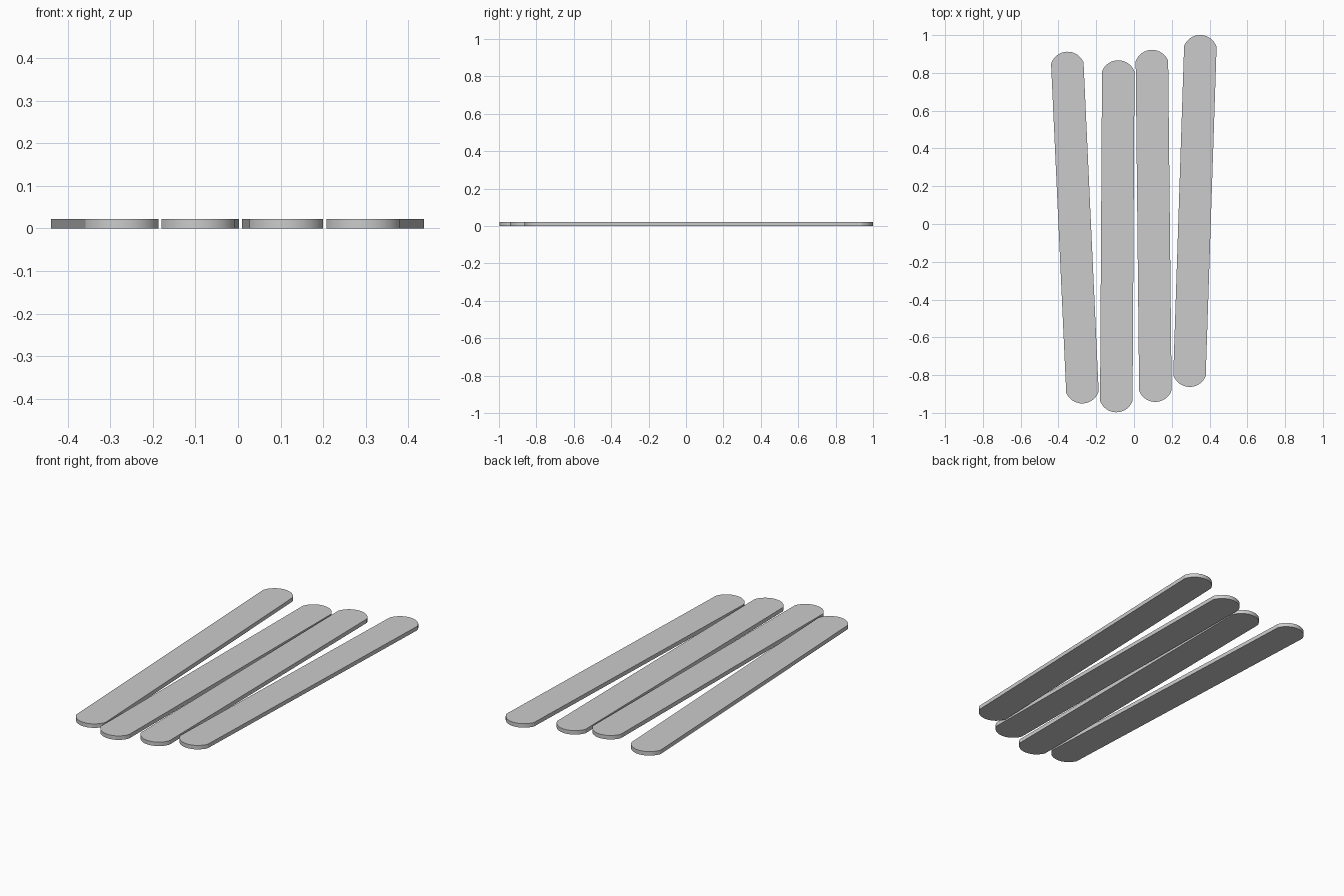
import bpy, bmesh, math

if "Cube" in bpy.data.objects:
    bpy.data.objects.remove(bpy.data.objects["Cube"])

LENGTH, WIDTH, THICK, CAP = 1.864, 0.172, 0.022, 0.06
SEGMENTS = 16


def stick_outline():
    """Long strip with a shallow circular arc at each end."""
    h = WIDTH / 2
    r = (h * h + CAP * CAP) / (2 * CAP)
    half = math.asin(h / r)
    top = []
    for i in range(SEGMENTS + 1):
        a = half - 2 * half * i / SEGMENTS
        top.append((r * math.sin(a), LENGTH / 2 - r + r * math.cos(a)))
    return top + [(-x, -y) for x, y in top]


def make_stick(name, x, y, slope):
    bm = bmesh.new()
    face = bm.faces.new([bm.verts.new((px, py, 0)) for px, py in stick_outline()])
    ext = bmesh.ops.extrude_face_region(bm, geom=[face])
    verts = [v for v in ext["geom"] if isinstance(v, bmesh.types.BMVert)]
    bmesh.ops.translate(bm, verts=verts, vec=(0, 0, THICK))
    bmesh.ops.recalc_face_normals(bm, faces=bm.faces)
    mesh = bpy.data.meshes.new(name)
    bm.to_mesh(mesh)
    bm.free()
    ob = bpy.data.objects.new(name, mesh)
    bpy.context.collection.objects.link(ob)
    ob.location = (x, y, 0)
    ob.rotation_euler.z = -math.atan(slope)
    # Rounded ends smooth, rims sharp
    bpy.ops.object.select_all(action='DESELECT')
    ob.select_set(True)
    bpy.context.view_layer.objects.active = ob
    bpy.ops.object.shade_smooth_by_angle(angle=math.radians(18))


# Four flat craft sticks: centre x, centre y, lean (x per y)
for i, (x, y, slope) in enumerate([
    (-0.313, -0.019, -0.046),
    (-0.0885, -0.065, 0.006),
    (0.104, -0.010, -0.0105),
    (0.3225, 0.069, 0.033),
], 1):
    make_stick(f"flat_stick_{i}", x, y, slope)
